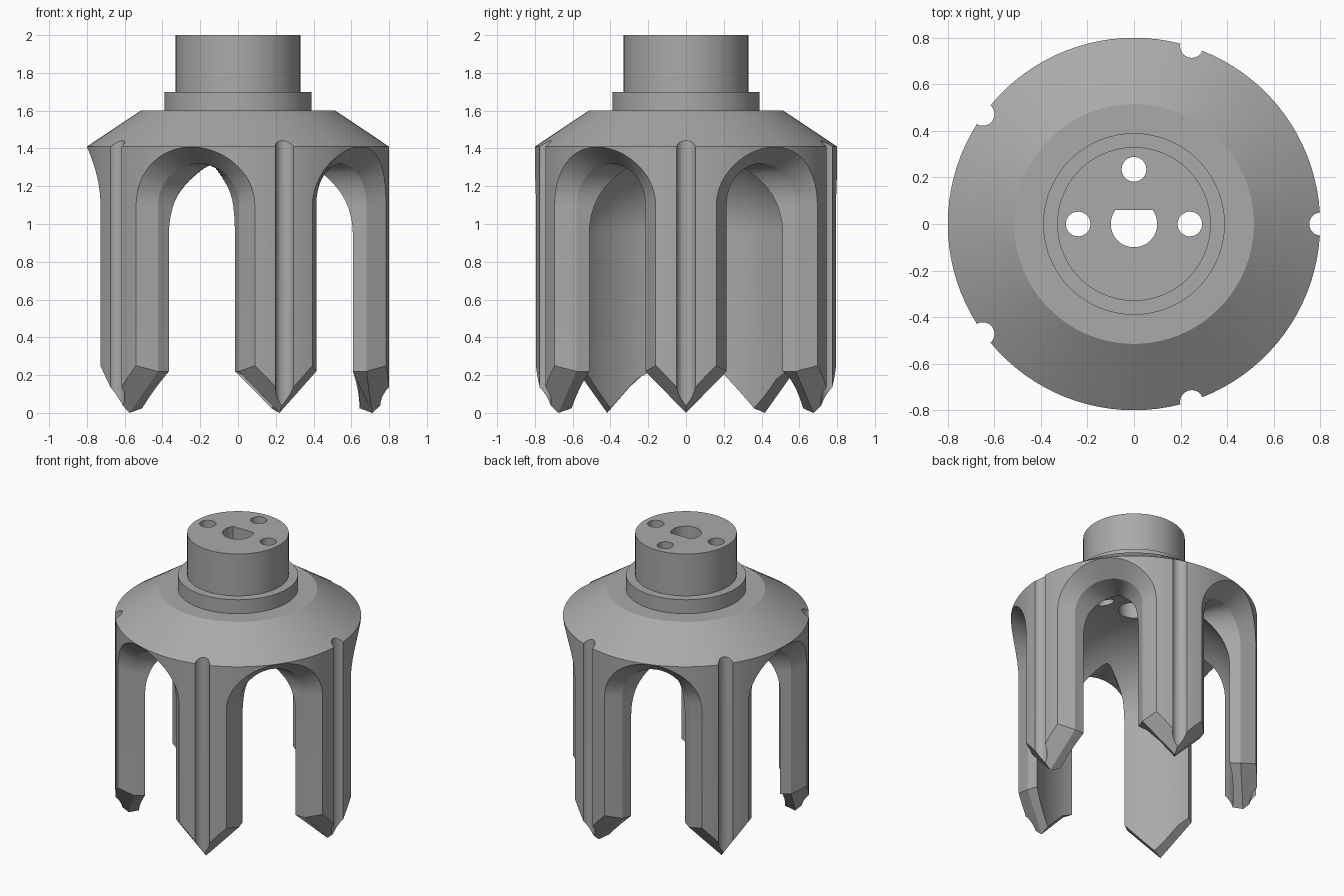
import bpy, bmesh, math
from mathutils import Matrix, Vector

if "Cube" in bpy.data.objects:
    bpy.data.objects.remove(bpy.data.objects["Cube"], do_unlink=True)

PRONGS = 5
STEP = 2 * math.pi / PRONGS
R_OUT, R_IN = 0.8, 0.645

metal = bpy.data.materials.new("plain_grey_metal")
metal.use_nodes = True
GREY = (0.4, 0.4, 0.4, 1)
metal.diffuse_color = GREY
metal.node_tree.nodes["Principled BSDF"].inputs["Base Color"].default_value = GREY


def finish(name, bm):
    bmesh.ops.recalc_face_normals(bm, faces=bm.faces[:])
    if bm.calc_volume(signed=True) < 0:
        bmesh.ops.reverse_faces(bm, faces=bm.faces[:])
    mesh = bpy.data.meshes.new(name)
    bm.to_mesh(mesh)
    bm.free()
    ob = bpy.data.objects.new(name, mesh)
    bpy.context.scene.collection.objects.link(ob)
    return ob


def loft(name, rings):
    """Closed solid through rings of equal point count."""
    bm = bmesh.new()
    rows = [[bm.verts.new(p) for p in ring] for ring in rings]
    n = len(rows[0])
    for a, b in zip(rows, rows[1:]):
        for i in range(n):
            j = (i + 1) % n
            bm.faces.new((a[i], a[j], b[j], b[i]))
    caps = [bm.faces.new(rows[0]), bm.faces.new(rows[-1])]
    bmesh.ops.triangulate(bm, faces=caps)
    return finish(name, bm)


def lathe(name, profile, steps):
    """Closed solid of revolution; the profile starts and ends on the axis."""
    bm = bmesh.new()
    start, end = (bm.verts.new((0, 0, profile[i][1])) for i in (0, -1))
    columns = []
    for s in range(steps):
        a = 2 * math.pi * s / steps
        columns.append([bm.verts.new((r * math.cos(a), r * math.sin(a), z))
                        for r, z in profile[1:-1]])
    for s, a in enumerate(columns):
        b = columns[(s + 1) % steps]
        bm.faces.new((start, a[0], b[0]))
        bm.faces.new((end, b[-1], a[-1]))
        for i in range(len(a) - 1):
            bm.faces.new((a[i], a[i + 1], b[i + 1], b[i]))
    return finish(name, bm)


def rod(name, x, y, r, z0, z1, flat=None):
    """Upright cutter, optionally with a flat side at y = flat."""
    pts = []
    for i in range(40):
        a = (i + 0.5) * math.pi / 20
        py = r * math.sin(a)
        if flat is None or py < flat:
            pts.append((x + r * math.cos(a), y + py))
    if flat is not None:
        w = math.sqrt(r * r - flat * flat)
        k = next(i for i, p in enumerate(pts) if p[0] < x)
        pts[k:k] = [(x + w, y + flat), (x - w, y + flat)]
    return loft(name, [[Vector((px, py, z)) for px, py in pts] for z in (z0, z1)])


def slot_ring(corner, apex, half, height, depth):
    """Slot outline: pointed tips below, straight sides, round arch above."""
    turn = Matrix.Rotation(-STEP / 2, 3, 'Z')
    corner, apex = Vector(corner), Vector(apex)
    side = [turn @ (apex * 2 - corner), turn @ corner]
    right = side + [Vector((side[1].x, side[1].y, 1.1))]
    left = [Vector((p.x, -p.y, p.z)) for p in reversed(right)]
    arch = []
    for i in range(1, 24):
        a = math.pi * i / 24
        w = -half * math.cos(a)
        d = depth if depth else math.sqrt(R_OUT ** 2 - w * w)
        arch.append(Vector((d, w, 1.1 + height * math.sin(a))))
    return right + arch + left


def cut(target, cutter):
    """Subtract the cutter, keeping the first solver result that is sound."""
    cutter.hide_render = True
    mod = target.modifiers.new("cut", 'BOOLEAN')
    mod.operation = 'DIFFERENCE'
    mod.object = cutter
    for solver in ('MANIFOLD', 'EXACT', 'FLOAT'):
        mod.solver = solver
        deps = bpy.context.evaluated_depsgraph_get()
        result = bpy.data.meshes.new_from_object(target.evaluated_get(deps))
        heights = [v.co.z for v in result.vertices]
        if heights and max(heights) > 1.99 and min(heights) < 0.05:
            target.data = result
            break
    target.modifiers.clear()
    bpy.data.objects.remove(cutter, do_unlink=True)


# Lathed body: hub, collar, sloped shoulder, wall and domed cavity
profile = [(0, 2), (0.33, 2), (0.33, 1.7), (0.39, 1.7), (0.39, 1.6), (0.515, 1.6),
           (R_OUT, 1.41), (R_OUT, -0.01), (R_IN, -0.01)]
for i in range(25):
    a = math.pi / 2 * i / 24
    profile.append((R_IN * math.cos(a), 0.95 + 0.52 * math.sin(a)))
body = lathe("pronged_head", profile, 100)

# Slots between prongs: bevelled mouth followed by a tapering throat
mouth = slot_ring((0.784, 0.16, 0.25), (0.8, 0, 0.08), 0.331, 0.308, None)
middle = slot_ring((0.68, 0.215, 0.22), (0.71, 0, 0), 0.226, 0.22, 0.676)
throat = slot_ring((0.363, 0.215, 0.22), (0.393, 0, 0.113), 0.04, 0.21, 0.42)
outside = [m + (o - m) * 1.3 for o, m in zip(mouth, middle)]
clear = [Vector((p.x * 1.5, p.y * 1.5, p.z)) for p in outside]

for k in range(PRONGS):
    slot = loft("slot_cutter", [clear, outside, mouth, middle, throat])
    slot.data.transform(Matrix.Rotation((k + 0.5) * STEP, 4, 'Z'))
    cut(body, slot)

# Round groove down the outside of each prong
for k in range(PRONGS):
    groove = rod("groove_cutter", R_OUT + 0.003, 0, 0.05, -0.3, 1.7)
    groove.data.transform(Matrix.Rotation(k * STEP, 4, 'Z'))
    cut(body, groove)

# Hub holes: three bolt holes and a shaft hole with one flat side
for x, y in ((-0.24, 0), (0.24, 0), (0, 0.235)):
    cut(body, rod("bolt_hole_cutter", x, y, 0.053, 1.2, 2.2))
cut(body, rod("shaft_hole_cutter", 0, 0, 0.1, 1.2, 2.2, flat=0.06))

# Finish: one material, smooth curves with sharp edges kept
body.data.materials.clear()
body.data.materials.append(metal)
bpy.context.view_layer.objects.active = body
body.select_set(True)
bpy.ops.object.shade_smooth_by_angle(angle=math.radians(25))
